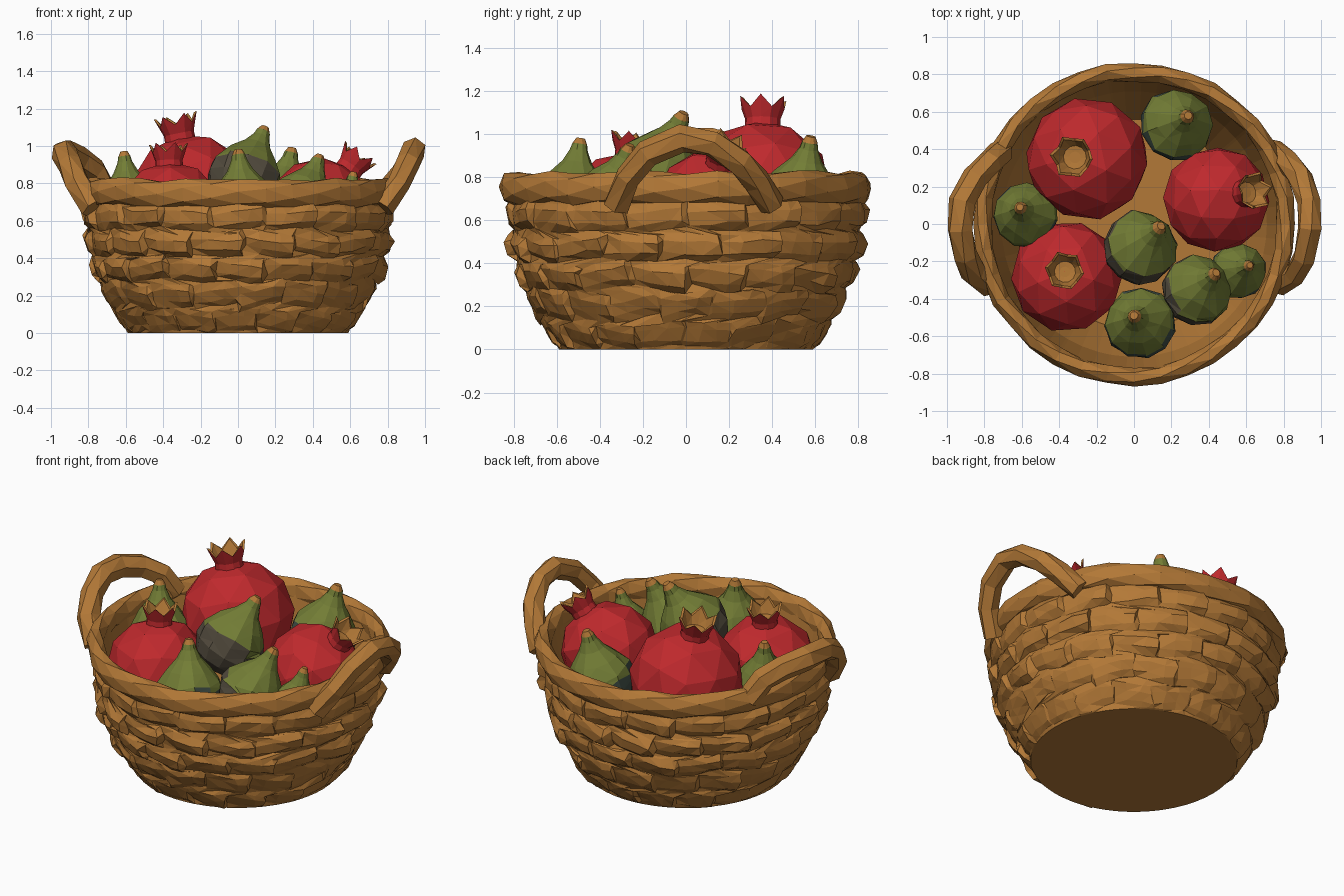
import bpy, bmesh, math, random
from mathutils import Vector, Matrix

if "Cube" in bpy.data.objects:
    bpy.data.objects.remove(bpy.data.objects["Cube"])

random.seed(7)
TAU = 2 * math.pi


def material(name, rgb):
    m = bpy.data.materials.new(name)
    m.diffuse_color = (*rgb, 1)
    m.use_nodes = True
    m.node_tree.nodes["Principled BSDF"].inputs["Base Color"].default_value = m.diffuse_color
    return m


WICKER = material("wicker_brown", (0.45, 0.19, 0.038))
RED = material("pomegranate_red", (0.52, 0.022, 0.026))
GREEN = material("fig_green", (0.17, 0.205, 0.036))
GREY = material("ripe_grey_brown", (0.085, 0.07, 0.047))
SLATE = material("ripe_slate", (0.05, 0.075, 0.06))


def jit(a):
    return random.uniform(-a, a)


def finish(name, bm, mats, matrix=None):
    bmesh.ops.recalc_face_normals(bm, faces=bm.faces)
    me = bpy.data.meshes.new(name)
    bm.to_mesh(me)
    bm.free()
    for m in mats:
        me.materials.append(m)
    ob = bpy.data.objects.new(name, me)
    bpy.context.collection.objects.link(ob)
    if matrix:
        ob.matrix_world = matrix
    return ob


def skin(name, rings, mats, rule=None, matrix=None, loop=False):
    """Bridge rings of points; cap the ends, or join last ring to first."""
    bm = bmesh.new()
    vs = [[bm.verts.new(p) for p in r] for r in rings]
    n, count = len(rings[0]), len(rings)
    for i in range(count if loop else count - 1):
        a, b = vs[i], vs[(i + 1) % count]
        for j in range(n):
            k = (j + 1) % n
            f = bm.faces.new((a[j], a[k], b[k], b[j]))
            f.material_index = rule(i, j) if rule else 0
    if not loop:
        for i, r in ((0, vs[0]), (count - 2, vs[-1])):
            bm.faces.new(r).material_index = rule(i, 0) if rule else 0
    bmesh.ops.triangulate(bm, faces=[f for f in bm.faces if len(f.verts) == 4])
    return finish(name, bm, mats, matrix)


def aim(center, direction):
    q = Vector(direction).to_track_quat('Z', 'Y')
    return Matrix.Translation(center) @ q.to_matrix().to_4x4()


# Basket wall: rows of overlapping wedge-shaped strips, then inner wall and floor
STRIPS = 18
FRACS = (0.02, 0.35, 0.7, 0.96)
LIFT = (0.0, 0.45, 0.85, 1.0)
levels = [(0.0, 0.59), (0.13, 0.672), (0.27, 0.735), (0.405, 0.775), (0.54, 0.797), (0.69, 0.805)]


def plain_ring(r, z):
    return [Vector((r * math.cos(TAU * (s + f) / STRIPS), r * math.sin(TAU * (s + f) / STRIPS), z))
            for s in range(STRIPS) for f in FRACS]


rings = [plain_ring(0.59, 0)]
for row in range(5):
    (z0, r0), (z1, r1) = levels[row], levels[row + 1]
    bulge = (0.018, 0.03, 0.048, 0.055, 0.055)[row]
    shift = 0.5 * (row % 2) + jit(0.1)
    scale = [random.uniform(0.4, 1.15) for _ in range(STRIPS)]
    tilt = [jit(0.025) for _ in range(STRIPS)]
    for t, amt in ((0.08, 0.1), (0.3, 0.85), (0.7, 1.0), (0.97, 0.4)):
        ring = []
        for s in range(STRIPS):
            for f, l in zip(FRACS, LIFT):
                a = TAU * (s + f + shift + jit(0.05)) / STRIPS
                r = r0 + (r1 - r0) * t + bulge * amt * (0.25 + 0.75 * l * scale[s]) + jit(0.006)
                z = z0 + (z1 - z0) * t + tilt[s] * (l - 0.5) * 2 + jit(0.008)
                ring.append(Vector((r * math.cos(a), r * math.sin(a), max(z, 0.004))))
        rings.append(ring)
for r, z in ((0.81, 0.74), (0.78, 0.76), (0.71, 0.4), (0.56, 0.05)):
    rings.append(plain_ring(r, z))
skin("basket_wall", rings, [WICKER])

# Rim: a thick twisted hoop
rings = []
for i in range(36):
    a = TAU * i / 36
    grow, dz = jit(0.008), jit(0.009)
    ring = []
    for j in range(6):
        b = TAU * (j + 0.5 * (i % 3) / 1.5) / 6
        r = 0.815 + grow + 0.05 * math.cos(b)
        ring.append(Vector((r * math.cos(a), r * math.sin(a), 0.75 + dz + 0.075 * math.sin(b))))
    rings.append(ring)
skin("basket_rim", rings, [WICKER], loop=True)


# Handles: arched six-sided rods on both sides
def handle(name, path, radius):
    pts = [Vector(p) for p in path]
    rings = []
    for i, p in enumerate(pts):
        t = (pts[min(i + 1, len(pts) - 1)] - pts[max(i - 1, 0)]).normalized()
        side = Vector((1, 0, 0)) - t * t.x
        side.normalize()
        up = t.cross(side)
        rr = radius + jit(0.005)
        rings.append([p + (side * math.cos(b) + up * math.sin(b)) * rr
                      for b in (TAU * j / 6 + i * 0.22 for j in range(6))])
    skin(name, rings, [WICKER])


handle("right_handle", [(0.77, -0.32, 0.67), (0.86, -0.27, 0.80), (0.91, -0.18, 0.91),
                        (0.94, -0.02, 0.98), (0.935, 0.12, 0.955), (0.89, 0.25, 0.87),
                        (0.82, 0.33, 0.78), (0.74, 0.40, 0.67)], 0.063)
handle("left_handle", [(-0.77, -0.32, 0.67), (-0.86, -0.26, 0.80), (-0.90, -0.17, 0.90),
                       (-0.93, -0.03, 0.96), (-0.92, 0.12, 0.96), (-0.85, 0.25, 0.93),
                       (-0.77, 0.33, 0.87), (-0.71, 0.39, 0.75)], 0.07)


# Pomegranates: faceted balls with a pointed crown, brown inside
def pomegranate(name, center, radius, direction, crown):
    m = aim(center, direction)
    bm = bmesh.new()
    bmesh.ops.create_icosphere(bm, subdivisions=2, radius=radius * 1.015)
    for v in bm.verts:
        v.co *= 1 + jit(0.012)
    finish(name, bm, [RED], m)
    # crown profile: radius, height, extra height on the points
    prof = [(0.08, -0.05, 0), (0.078, 0.01, 0), (0.095, 0.055, 0.05), (0.082, 0.05, 0.05),
            (0.06, 0.008, 0), (0.03, 0.004, 0)]
    rings = []
    for r, h, tip in prof:
        ring = []
        for j in range(12):
            a = TAU * j / 12
            k = r * crown * (1.18 if tip and j % 2 else 1)
            ring.append(Vector((k * math.cos(a), k * math.sin(a),
                                radius * 1.01 + crown * (h + tip * (j % 2)))))
        rings.append(ring)
    # the first cap is hidden inside the ball, the last is the brown crown floor
    skin(name + "_crown", rings, [RED, WICKER], lambda i, j: int(i >= 2), m)


pomegranate("pomegranate_back", (-0.25, 0.35, 0.735), 0.325, (-0.2, 0.02, 1), 1.05)
pomegranate("pomegranate_front", (-0.36, -0.28, 0.615), 0.295, (-0.03, 0.08, 1), 0.95)
pomegranate("pomegranate_right", (0.44, 0.13, 0.655), 0.28, (0.56, 0.13, 0.8), 0.95)


# Figs: teardrops with a dark, ragged underside and a brown stem tip
FIG = [(0.4, -0.95), (0.8, -0.68), (0.98, -0.25), (1.0, 0.0), (0.95, 0.22),
       (0.68, 0.62), (0.38, 0.98), (0.23, 1.28), (0.19, 1.45), (0.11, 1.6)]


def fig(name, center, radius, tip, dark):
    c, t = Vector(center), Vector(tip)
    stretch = (t - c).length / (1.6 * radius)
    n = 11
    rings = []
    for r, h in FIG:
        rr = r * radius
        hh = h * radius * (stretch if h > 0 else 1)
        rings.append([Vector((rr * (1 + jit(0.04)) * math.cos(TAU * j / n),
                              rr * (1 + jit(0.04)) * math.sin(TAU * j / n),
                              hh + (jit(0.1) * radius if abs(h) < 0.3 else 0)))
                      for j in range(n)])
    edge = [random.choice((3, 3, 4, 4)) for _ in range(n)]

    def rule(i, j):
        if i >= 8:
            return 2
        return 1 if i < edge[j] else 0
    skin(name, rings, [GREEN, dark, WICKER], rule, aim(c, t - c))


fig("fig_middle", (0.04, -0.12, 0.84), 0.2, (0.145, -0.01, 1.10), GREY)
fig("fig_front", (0.03, -0.53, 0.69), 0.19, (0.0, -0.49, 0.98), SLATE)
fig("fig_left", (-0.58, 0.05, 0.68), 0.175, (-0.61, 0.09, 0.97), SLATE)
fig("fig_front_right", (0.34, -0.35, 0.69), 0.19, (0.44, -0.26, 0.95), GREY)
fig("fig_far_right", (0.56, -0.25, 0.60), 0.15, (0.62, -0.22, 0.86), SLATE)
fig("fig_back", (0.23, 0.53, 0.70), 0.195, (0.29, 0.58, 0.99), SLATE)
